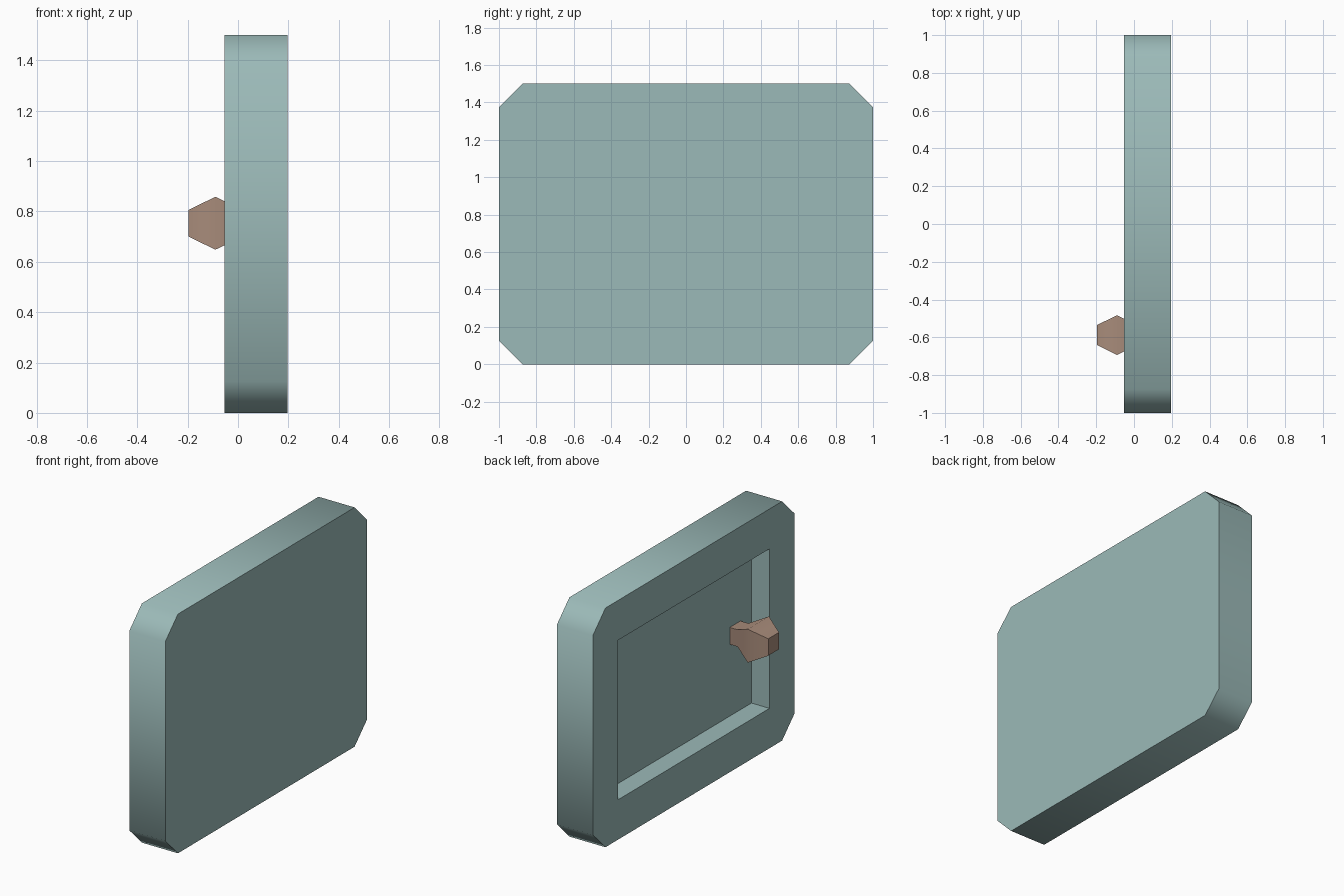
import bpy, bmesh, math
from mathutils import Vector

cube = bpy.data.objects.get("Cube")
if cube:
    bpy.data.objects.remove(cube, do_unlink=True)


def make_material(name, color):
    mat = bpy.data.materials.new(name)
    mat.use_nodes = True
    mat.diffuse_color = color
    mat.node_tree.nodes["Principled BSDF"].inputs["Base Color"].default_value = color
    return mat


def make_object(name, bm, mat):
    bmesh.ops.recalc_face_normals(bm, faces=bm.faces)
    mesh = bpy.data.meshes.new(name)
    bm.to_mesh(mesh)
    bm.free()
    mesh.materials.append(mat)
    obj = bpy.data.objects.new(name, mesh)
    bpy.context.collection.objects.link(obj)
    return obj


def box(low, high):
    bm = bmesh.new()
    bmesh.ops.create_cube(bm, size=1)
    low, high = Vector(low), Vector(high)
    bmesh.ops.scale(bm, vec=high - low, verts=bm.verts)
    bmesh.ops.translate(bm, vec=(low + high) / 2, verts=bm.verts)
    return bm


def activate(obj):
    bpy.ops.object.select_all(action="DESELECT")
    obj.select_set(True)
    bpy.context.view_layer.objects.active = obj


def smooth(obj):
    activate(obj)
    bpy.ops.object.shade_smooth_by_angle(angle=math.radians(60))


teal = make_material("muted teal", (0.33, 0.49, 0.48, 1))
brown = make_material("dusty brown", (0.39, 0.26, 0.195, 1))

FACE, FLOOR, BACK = -0.054, 0.071, 0.196

# Door slab with four chamfered corners
bm = box((FACE, -1, 0), (BACK, 1, 1.5))
corners = [e for e in bm.edges
           if abs(e.verts[0].co.x - e.verts[1].co.x) > 0.1]
bmesh.ops.bevel(bm, geom=corners, offset=0.125, offset_type="OFFSET",
                segments=1, affect="EDGES")
door = make_object("door_panel", bm, teal)

# Rectangular recess cut into the outer face
cutter = make_object("recess_cutter",
                     box((FACE - 0.1, -0.75, 0.25), (FLOOR, 0.75, 1.25)), teal)
cutter.hide_render = True
cut = door.modifiers.new("recess", "BOOLEAN")
cut.operation = "DIFFERENCE"
cut.solver = "EXACT"
cut.object = cutter
activate(door)
bpy.ops.object.modifier_apply(modifier=cut.name)
bpy.data.objects.remove(cutter, do_unlink=True)
smooth(door)

# Square faceted knob: neck, flare and tapered tip
bm = bmesh.new()
profile = [(FLOOR, 0.053), (0.017, 0.053), (-0.09, 0.105), (-0.196, 0.053)]
rings = [[bm.verts.new((x, -0.588 + sy * r, 0.753 + sz * r))
          for sy, sz in ((-1, -1), (1, -1), (1, 1), (-1, 1))]
         for x, r in profile]
for a, b in zip(rings, rings[1:]):
    for i in range(4):
        j = (i + 1) % 4
        bm.faces.new((a[i], a[j], b[j], b[i]))
bm.faces.new(rings[0])
bm.faces.new(rings[-1])
smooth(make_object("door_knob", bm, brown))
